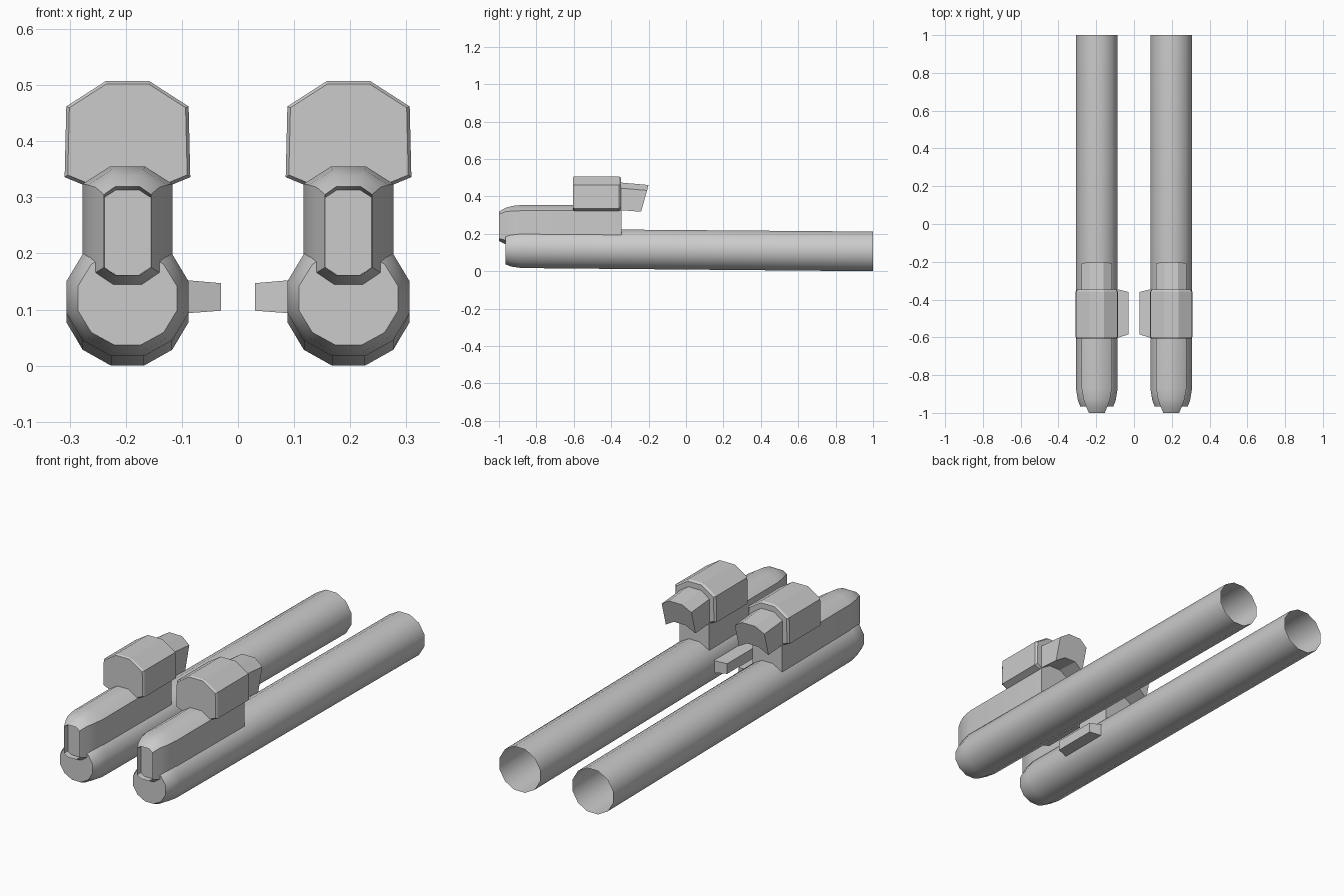
import bpy, bmesh, math

if "Cube" in bpy.data.objects:
    bpy.data.objects.remove(bpy.data.objects["Cube"])

CX = -0.197  # centre line of the left unit; the right one is mirrored


def sym(half):
    """Closed ring from the right half of a profile, listed top to bottom."""
    return half + [(-x, z) for x, z in reversed(half)]


def loft(name, rings, cap_start=True, cap_end=True, angle=30):
    """Skin rings of (x, y, z) points, x relative to CX, mirrored to both sides."""
    bm = bmesh.new()
    loops = [[bm.verts.new((x + CX, y, z)) for x, y, z in r] for r in rings]
    n = len(loops[0])
    for a, b in zip(loops, loops[1:]):
        for i in range(n):
            j = (i + 1) % n
            bm.faces.new((a[i], a[j], b[j], b[i]))
    if cap_start:
        bm.faces.new(loops[0])
    if cap_end:
        bm.faces.new(list(reversed(loops[-1])))
    bmesh.ops.recalc_face_normals(bm, faces=bm.faces)
    mesh = bpy.data.meshes.new(name)
    bm.to_mesh(mesh)
    bm.free()
    ob = bpy.data.objects.new(name, mesh)
    bpy.context.collection.objects.link(ob)
    bpy.ops.object.select_all(action='DESELECT')
    ob.select_set(True)
    bpy.context.view_layer.objects.active = ob
    bpy.ops.object.shade_smooth_by_angle(angle=math.radians(angle))
    m = ob.modifiers.new("Mirror", 'MIRROR')
    m.use_mirror_merge = False
    return ob


# Long twelve-sided barrel: tapered closed nose, open tail, slight tilt
def barrel_ring(y, ap_x, ap_z, cz):
    k = 1 / math.cos(math.pi / 12)
    return [(ap_x * k * math.cos(math.radians(15 + 30 * i)), y,
             cz + ap_z * k * math.sin(math.radians(15 + 30 * i))) for i in range(12)]


loft("barrel", [barrel_ring(-0.965, 0.088, 0.083, 0.120),
                barrel_ring(-0.935, 0.100, 0.096, 0.121),
                barrel_ring(-0.88, 0.109, 0.105, 0.122),
                barrel_ring(1.0, 0.109, 0.106, 0.106)], cap_end=False, angle=35)


# Upper body with rounded nose and a shallow recess in its front
def body_ring(y, w, top, bot, flat, ch):
    return [(x, y, z) for x, z in sym([(flat, top), (w, top - ch), (w, bot + ch), (flat, bot)])]


loft("upper_body", [body_ring(-0.972, 0.041, 0.313, 0.162, 0.021, 0.013),
                    body_ring(-1.0, 0.042, 0.319, 0.161, 0.022, 0.014),
                    body_ring(-0.965, 0.057, 0.339, 0.145, 0.026, 0.021),
                    body_ring(-0.93, 0.070, 0.349, 0.137, 0.029, 0.027),
                    body_ring(-0.87, 0.080, 0.355, 0.130, 0.031, 0.031),
                    body_ring(-0.345, 0.080, 0.355, 0.130, 0.031, 0.031)], angle=40)


# Wide block on top, with small chamfers at both ends
block = sym([(0.039, 0.507), (0.109, 0.462), (0.112, 0.336), (0.078, 0.322)])


def block_ring(y, s):
    return [(x * s, y, 0.415 + (z - 0.415) * s) for x, z in block]


loft("top_block", [block_ring(-0.605, 0.95), block_ring(-0.597, 1),
                   block_ring(-0.358, 1), block_ring(-0.348, 0.93)], angle=20)

# Arched hood behind the block, with a slanted back end
hood_in = sym([(0.035, 0.475), (0.080, 0.445), (0.080, 0.327), (0.031, 0.355)])
hood_out = sym([(0.035, 0.461), (0.080, 0.432), (0.080, 0.318), (0.031, 0.348)])
loft("rear_hood", [[(x, -0.36, z) for x, z in hood_in],
                   [(x, -0.2 - (0.461 - z) * 0.28, z) for x, z in hood_out]], angle=20)


# Tapered side lug pointing toward the centre
def lug_ring(x, y0, y1, z0, z1):
    return [(x - CX, y0, z0), (x - CX, y1, z0), (x - CX, y1, z1), (x - CX, y0, z1)]


loft("side_lug", [lug_ring(-0.11, -0.61, -0.34, 0.092, 0.154),
                  lug_ring(-0.03, -0.585, -0.36, 0.098, 0.147)], angle=20)
